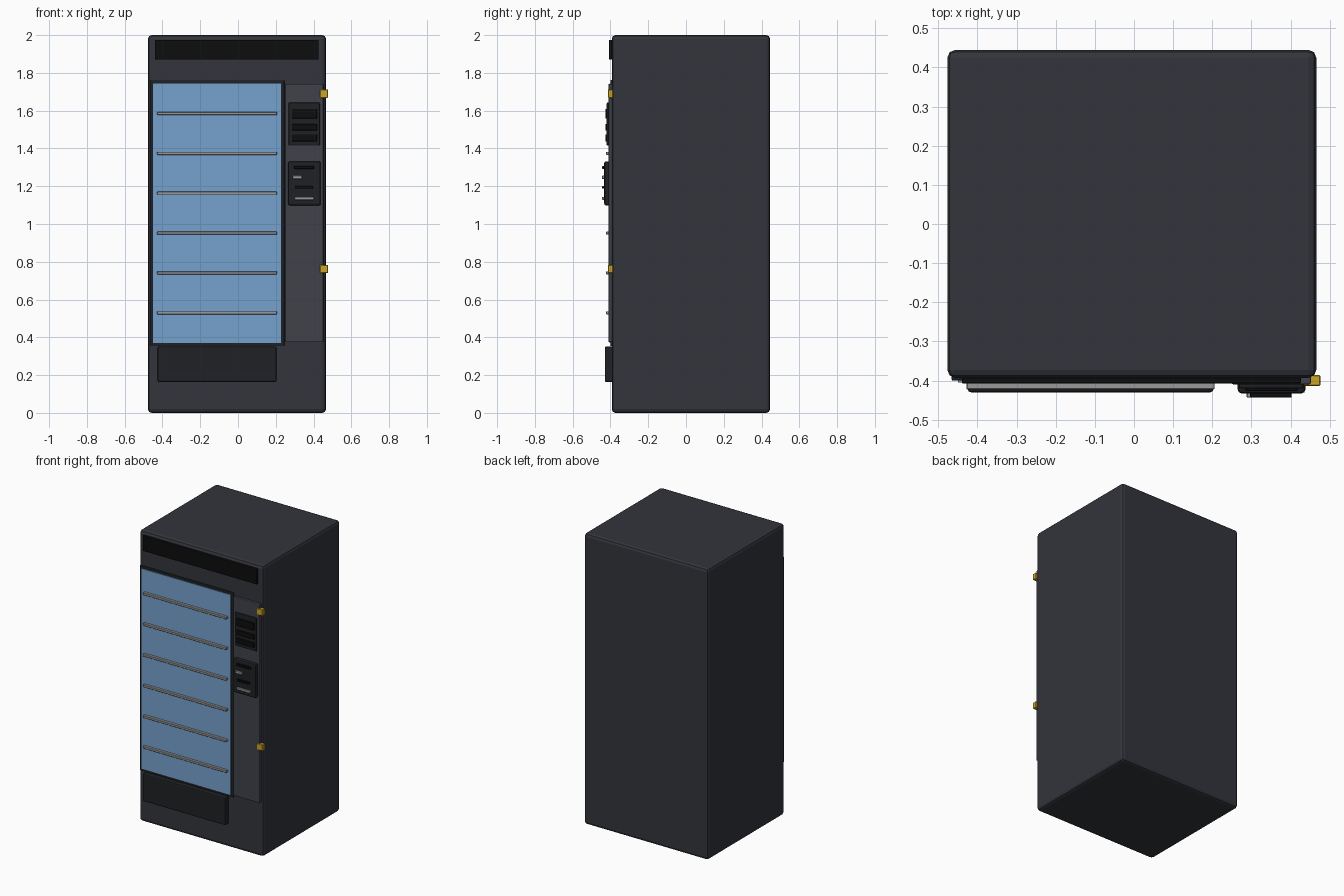
import bpy

if "Cube" in bpy.data.objects:
    bpy.data.objects.remove(bpy.data.objects["Cube"])


def material(name, r, g, b):
    m = bpy.data.materials.new(name)
    m.diffuse_color = (r, g, b, 1)
    m.use_nodes = True
    m.node_tree.nodes["Principled BSDF"].inputs["Base Color"].default_value = m.diffuse_color
    return m


SHELL = material("shell_grey", 0.032, 0.035, 0.045)
PANEL = material("panel_grey", 0.05, 0.055, 0.068)
TRIM = material("trim_dark", 0.014, 0.015, 0.018)
BLACK = material("black", 0.004, 0.004, 0.004)
GLASS = material("glass_blue", 0.18, 0.36, 0.62)
METAL = material("metal", 0.32, 0.32, 0.32)
BRASS = material("brass", 0.6, 0.38, 0.02)


def box(name, x, y, z, mat, bevel=0.0, segments=2):
    """Box from (min, max) ranges with optional rounded edges."""
    bpy.ops.mesh.primitive_cube_add(size=1, location=[sum(r) / 2 for r in (x, y, z)])
    ob = bpy.context.object
    ob.name = name
    ob.scale = [r[1] - r[0] for r in (x, y, z)]
    bpy.ops.object.transform_apply(location=False, rotation=False, scale=True)
    ob.data.materials.append(mat)
    if bevel:
        mod = ob.modifiers.new("edge", 'BEVEL')
        mod.width = bevel
        mod.segments = segments
    return ob


# Cabinet
box("cabinet", (-0.477, 0.466), (-0.393, 0.445), (0, 2), SHELL, 0.02)

# Header sign panel
box("header_panel", (-0.44, 0.427), (-0.408, -0.38), (1.87, 1.975), BLACK, 0.004)

# Window frame and glass
FRAME_Y = (-0.40, -0.38)
for name, x in (("left", (-0.466, -0.449)), ("right", (0.226, 0.245))):
    box("window_frame_" + name, x, FRAME_Y, (0.353, 1.762), TRIM, 0.003)
for name, z in (("bottom", (0.353, 0.372)), ("top", (1.743, 1.762))):
    box("window_frame_" + name, (-0.466, 0.245), FRAME_Y, z, TRIM, 0.003)
box("window_glass", (-0.45, 0.228), (-0.405, -0.385), (0.37, 1.745), GLASS)

# Shelf edges across the glass
for i in range(6):
    z = 0.53 + i * 0.211
    box(f"shelf_{i + 1}", (-0.428, 0.206), (-0.423, -0.403),
        (z - 0.008, z + 0.008), METAL, 0.002, 1)

# Control column
box("control_panel", (0.25, 0.452), (-0.41, -0.38), (0.375, 1.742), PANEL, 0.004)

# Keypad block with dark bars
box("keypad", (0.268, 0.433), (-0.42, -0.40), (1.415, 1.643), TRIM, 0.005)
for i, z in enumerate(((1.558, 1.61), (1.495, 1.53), (1.438, 1.475))):
    box(f"keypad_bar_{i + 1}", (0.285, 0.418), (-0.427, -0.41), z, BLACK, 0.002, 1)

# Payment unit with slots
box("payment_unit", (0.265, 0.438), (-0.433, -0.40), (1.098, 1.332), TRIM, 0.01)
SLOTS = (
    ("note_slot", (0.297, 0.403), (1.292, 1.307), BLACK),
    ("coin_slot", (0.288, 0.338), (1.238, 1.256), METAL),
    ("card_slot", (0.301, 0.396), (1.187, 1.201), BLACK),
    ("coin_return", (0.299, 0.402), (1.128, 1.144), METAL),
)
for name, x, z, mat in SLOTS:
    box(name, x, (-0.444, -0.425), z, mat, 0.002, 1)

# Delivery flap
box("delivery_flap", (-0.425, 0.203), (-0.43, -0.38), (0.163, 0.352), TRIM, 0.008)

# Door hinges
for name, z in (("lower", 0.762), ("upper", 1.69)):
    box("hinge_" + name, (0.433, 0.477), (-0.414, -0.386),
        (z - 0.022, z + 0.022), BRASS, 0.003, 1)
